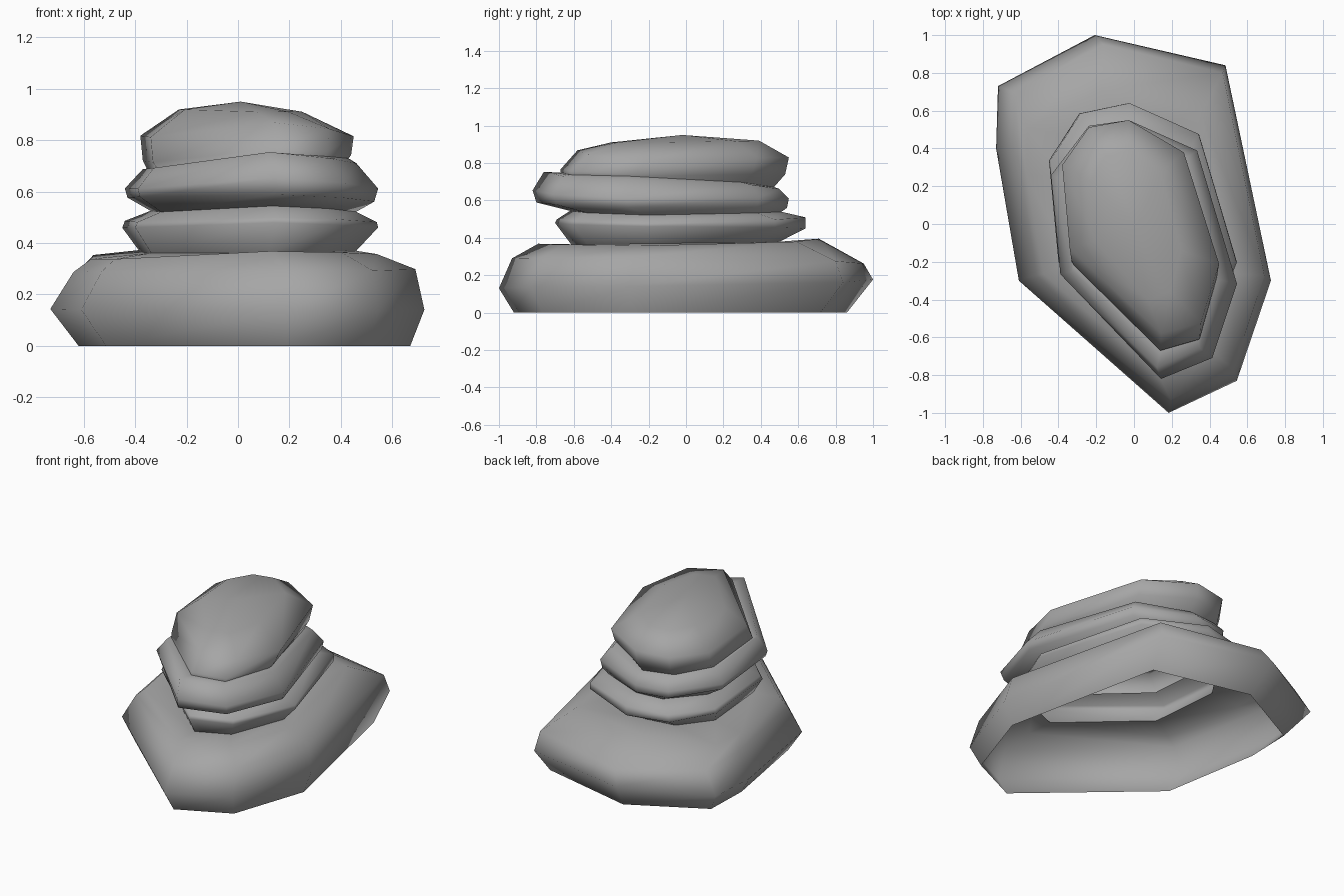
import bpy, math

if "Cube" in bpy.data.objects:
    bpy.data.objects.remove(bpy.data.objects["Cube"])

# Eight-sided stone outlines seen from above; each ring refits one to its bounds
BASE = [(-.21, 1), (-.72, .73), (-.73, .40), (-.61, -.30), (.18, -1), (.54, -.83), (.72, -.30), (.48, .84)]
LOWER = [(-.03, .645), (-.29, .59), (-.45, .34), (-.40, -.20), (.14, -.70), (.38, -.60), (.54, -.20), (.34, .48)]
MIDDLE = [(-.03, .55), (-.24, .52), (-.44, .26), (-.39, -.26), (.14, -.81), (.41, -.70), (.54, -.31), (.33, .39)]
TOP = [(-.03, .55), (-.24, .51), (-.38, .30), (-.34, -.17), (.14, -.64), (.35, -.58), (.445, -.25), (.26, .37)]

# Dark grey rock
rock = bpy.data.materials.new("rock")
rock.diffuse_color = (.38, .38, .38, 1)
rock.use_nodes = True
rock.node_tree.nodes["Principled BSDF"].inputs["Base Color"].default_value = rock.diffuse_color


def ring(outline, x0, x1, y0, y1, left, right, front, back):
    """Fit the outline to the bounds; heights blend between the four sides."""
    xs, ys = [p[0] for p in outline], [p[1] for p in outline]
    out = []
    for x, y in outline:
        u = (x - min(xs)) / (max(xs) - min(xs))
        v = (y - min(ys)) / (max(ys) - min(ys))
        wx, wy = (2 * u - 1) ** 2, (2 * v - 1) ** 2
        zx, zy = left + (right - left) * u, front + (back - front) * v
        z = (wx * zx + wy * zy) / max(wx + wy, 1e-6)
        out.append((x0 + (x1 - x0) * u, y0 + (y1 - y0) * v, z))
    return out


def stone(name, rings, peak=None):
    """Loft an open shell through the rings, optionally closed by a peak."""
    n = len(rings[0])
    verts = [v for r in rings for v in r]
    faces = []
    for k in range(len(rings) - 1):
        for i in range(n):
            a, b = k * n + i, k * n + (i + 1) % n
            faces.append((a, b, b + n, a + n)[::-1])
    if peak:
        verts.append(peak)
        s = (len(rings) - 1) * n
        faces += [(s + i, s + (i + 1) % n, len(verts) - 1)[::-1] for i in range(n)]
    faces = [f[::-1] for f in faces]
    mesh = bpy.data.meshes.new(name)
    mesh.from_pydata(verts, [], faces)
    mesh.materials.append(rock)
    ob = bpy.data.objects.new(name, mesh)
    bpy.context.collection.objects.link(ob)
    bpy.ops.object.select_all(action='DESELECT')
    ob.select_set(True)
    bpy.context.view_layer.objects.active = ob
    bpy.ops.object.shade_smooth_by_angle(angle=math.radians(75))


# Joints shared by neighbouring stones
joint_1 = ring(LOWER, -.38, .46, -.61, .50, .36, .37, .36, .38)
joint_2 = ring(MIDDLE, -.34, .46, -.62, .51, .52, .52, .545, .54)
joint_3 = ring(TOP, -.355, .43, -.67, .47, .69, .73, .75, .67)

# Wide base stone, open underneath
stone("base_stone", [
    ring(BASE, -.62, .67, -.92, .86, 0, 0, 0, 0),
    ring(BASE, -.73, .725, -1, 1, .14, .14, .13, .18),
    ring(BASE, -.64, .69, -.93, .95, .29, .30, .29, .26),
    ring(BASE, -.57, .54, -.79, .71, .33, .355, .37, .40), joint_1])

# Lower flat stone
stone("lower_stone", [
    joint_1,
    ring(LOWER, -.45, .545, -.70, .64, .46, .46, .48, .45),
    ring(LOWER, -.44, .54, -.69, .64, .48, .48, .50, .51), joint_2])

# Middle tilted stone
stone("middle_stone", [
    joint_2,
    ring(MIDDLE, -.43, .53, -.80, .54, .58, .56, .59, .56),
    ring(MIDDLE, -.44, .545, -.82, .55, .61, .61, .655, .61),
    ring(MIDDLE, -.37, .46, -.76, .50, .69, .71, .755, .66), joint_3])

# Rounded top stone
stone("top_stone", [
    joint_3,
    ring(TOP, -.37, .44, -.67, .53, .71, .74, .77, .74),
    ring(TOP, -.38, .45, -.58, .55, .81, .81, .872, .83),
    ring(TOP, -.23, .25, -.40, .39, .92, .91, .91, .92)], peak=(.01, -.02, .95))
